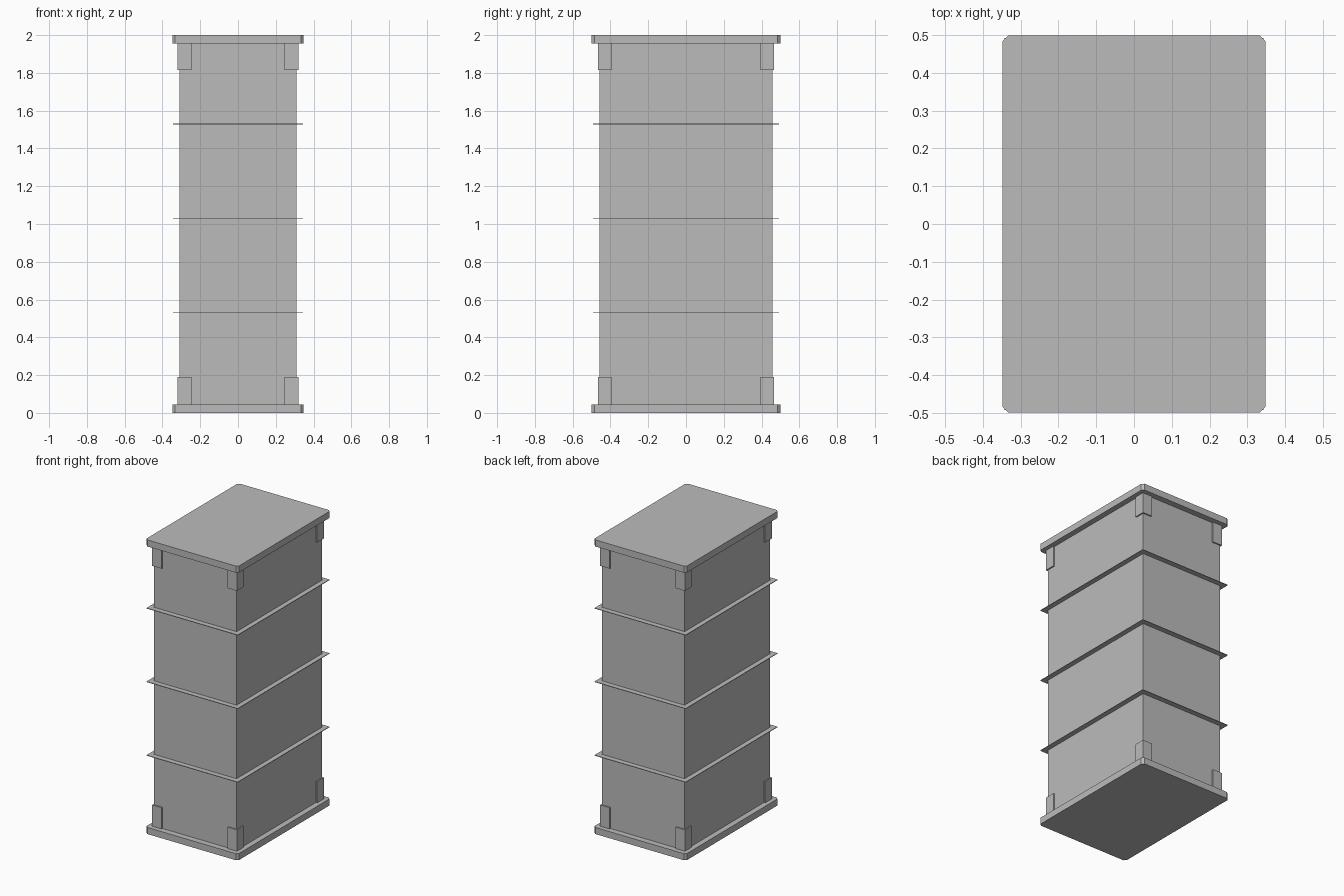
import bpy
import bmesh

cube = bpy.data.objects.get("Cube")
if cube:
    bpy.data.objects.remove(cube, do_unlink=True)

# Single flat grey
grey = bpy.data.materials.new("plain_grey")
grey.use_nodes = True
colour = (0.5, 0.5, 0.5, 1)
grey.diffuse_color = colour
grey.node_tree.nodes["Principled BSDF"].inputs["Base Color"].default_value = colour


def prism(name, outline, z0, z1):
    """Extrude a counter-clockwise outline from z0 to z1."""
    mesh = bpy.data.meshes.new(name)
    bm = bmesh.new()
    base = bm.faces.new([bm.verts.new((x, y, z0)) for x, y in outline])
    top = bmesh.ops.extrude_face_region(bm, geom=[base], use_keep_orig=True)
    verts = [v for v in top["geom"] if isinstance(v, bmesh.types.BMVert)]
    bmesh.ops.translate(bm, verts=verts, vec=(0, 0, z1 - z0))
    bmesh.ops.recalc_face_normals(bm, faces=bm.faces)
    bm.to_mesh(mesh)
    bm.free()
    mesh.materials.append(grey)
    obj = bpy.data.objects.new(name, mesh)
    bpy.context.collection.objects.link(obj)
    return obj


def rectangle(x, y):
    return [(-x, -y), (x, -y), (x, y), (-x, y)]


def clipped(x, y, c):
    return [(c - x, -y), (x - c, -y), (x, c - y), (x, y - c),
            (x - c, y), (c - x, y), (-x, y - c), (-x, c - y)]


# Cabinet walls
BODY_X, BODY_Y = 0.31, 0.458
prism("cabinet_body", rectangle(BODY_X, BODY_Y), 0.04, 1.96)

# Base and lid slabs with clipped corners
SLAB = 0.045
prism("base_slab", clipped(0.348, 0.499, 0.015), 0, SLAB)
prism("lid_slab", clipped(0.348, 0.499, 0.015), 2 - SLAB, 2)

# Thin projecting shelves
for i, z in enumerate((0.53, 1.03, 1.53)):
    prism(f"shelf_{i + 1}", rectangle(0.343, 0.493), z - 0.002, z + 0.002)

# L-shaped corner brackets at the base and lid
LEG, T = 0.072, 0.009
for level, z0, z1 in (("lower", SLAB, 0.19), ("upper", 1.815, 2 - SLAB)):
    for sx, side in ((1, "left"), (-1, "right")):
        for sy, end in ((-1, "front"), (1, "back")):
            x, y = BODY_X + T, BODY_Y + T
            ell = [(x, y), (x - LEG, y), (x - LEG, y - T),
                   (x - T, y - T), (x - T, y - LEG), (x, y - LEG)]
            prism(f"{level}_{end}_{side}_bracket",
                  [(sx * px, sy * py) for px, py in ell], z0, z1)
